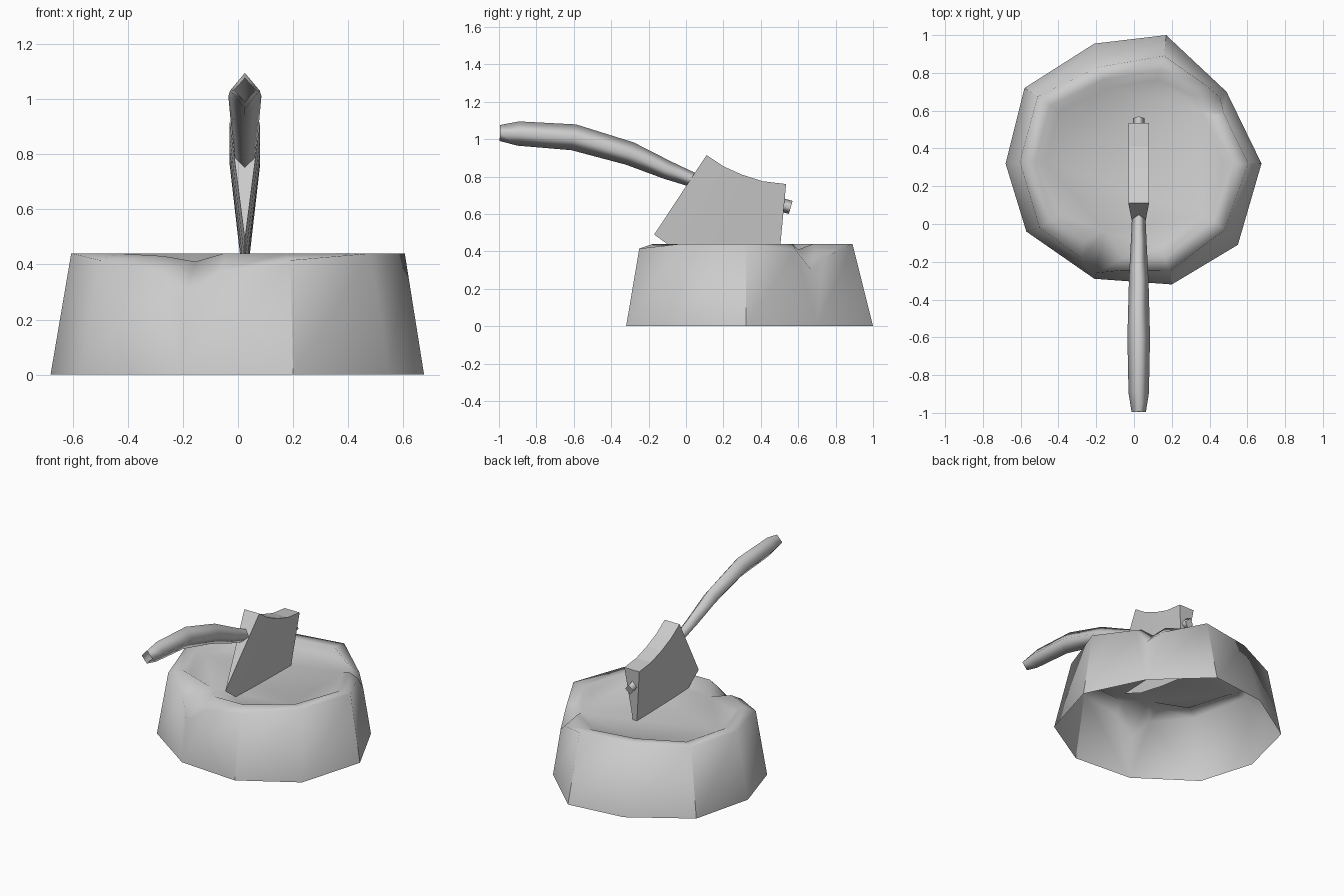
import bpy, bmesh
from math import radians
from mathutils import Vector

cube = bpy.data.objects.get("Cube")
if cube:
    bpy.data.objects.remove(cube)

grey = bpy.data.materials.new("plain_grey")
grey.use_nodes = True
colour = (0.6, 0.6, 0.6, 1)
grey.diffuse_color = colour
grey.node_tree.nodes["Principled BSDF"].inputs["Base Color"].default_value = colour


def add_face(bm, points, smooth):
    """Add a face, sharing existing corners and dropping repeated ones."""
    verts = []
    for p in points:
        p = Vector(p)
        v = next((v for v in bm.verts if (v.co - p).length < 1e-4), None)
        v = v or bm.verts.new(p)
        if v not in verts:
            verts.append(v)
    if len(verts) > 2:
        bm.faces.new(verts).smooth = smooth


def loft(bm, rings, smooth):
    """Skin a stack of closed rings with equal point counts."""
    for low, high in zip(rings, rings[1:]):
        for i in range(len(low)):
            j = (i + 1) % len(low)
            add_face(bm, (low[i], low[j], high[j], high[i]), smooth)


def finish(bm, name):
    mesh = bpy.data.meshes.new(name)
    bm.to_mesh(mesh)
    bm.free()
    mesh.materials.append(grey)
    obj = bpy.data.objects.new(name, mesh)
    bpy.context.collection.objects.link(obj)
    return obj


# Chopping stump: open underneath, irregular ten-sided wall, rim and sunken floor
RIM, FLOOR = 0.44, 0.41
centre = Vector((0, 0.32))


def column(foot, top, z=RIM):
    """Foot, outer rim, inner rim and floor points of one corner."""
    inner = centre + (Vector(top) - centre) * 0.87
    floor = centre + (Vector(top) - centre) * 0.78
    return [(*foot, 0), (*top, z), (*inner, RIM), (*floor, FLOOR)]


def notch(foot, outer, inner):
    """Three columns that share a foot and a valley point, forming a split."""
    valley = inner[1]
    return [[(*foot, 0), o, i, valley] for o, i in zip(outer, inner)]


columns = [
    column((0.17, 1.0), (0.16, 0.89)),
    column((-0.21, 0.955), (-0.19, 0.83)),
    column((-0.58, 0.72), (-0.51, 0.675)),
    column((-0.68, 0.32), (-0.605, 0.33)),
    column((-0.57, -0.04), (-0.5, -0.02), 0.415),
    *notch((-0.21, -0.29),
           [(-0.28, -0.18, 0.375), (-0.2, -0.26, 0.27), (-0.06, -0.245, 0.375)],
           [(-0.27, -0.09, 0.43), (-0.155, -0.04, FLOOR), (-0.05, -0.18, RIM)]),
    column((0.2, -0.32), (0.19, -0.25), 0.415),
    column((0.55, -0.11), (0.48, -0.03)),
    column((0.675, 0.32), (0.605, 0.32)),
    *notch((0.49, 0.7),
           [(0.475, 0.585, 0.41), (0.455, 0.67, 0.3), (0.38, 0.735, 0.365)],
           [(0.42, 0.57, RIM), (0.35, 0.6, FLOOR), (0.32, 0.68, RIM)]),
]
bm = bmesh.new()
rings = list(zip(*columns))
loft(bm, rings, True)
add_face(bm, rings[-1], True)
# Wall corners alternate between crisp and soft; other edges go by angle
crisp = [Vector(columns[i][0]) for i in (0, 2, 8, 10)]
for e in bm.edges:
    foot = min(e.verts, key=lambda v: v.co.z)
    if len(e.link_faces) < 2:
        continue
    if foot.co.z < 0.01:
        e.smooth = not any((foot.co - c).length < 0.01 for c in crisp)
    else:
        e.smooth = e.calc_face_angle() < radians(32)
finish(bm, "stump")

# Axe head: wedge between a curved thick back and a thin cutting edge
AXE_X = 0.025
HALF = 0.055
back = [(0.11, 0.915), (0.2, 0.855), (0.3, 0.81), (0.41, 0.775), (0.535, 0.76)]
edge = [(-0.17, 0.49), (-0.06, 0.41), (0.1, 0.345), (0.3, 0.305), (0.49, 0.28)]
sections = []
for b, e in zip(back, edge):
    sections.append([(AXE_X + HALF, *b), (AXE_X - HALF, *b), (AXE_X, *e)])
bm = bmesh.new()
loft(bm, sections, False)
add_face(bm, sections[0], False)
add_face(bm, sections[-1], False)
bmesh.ops.recalc_face_normals(bm, faces=bm.faces)
finish(bm, "axe_head")

# Axe handle: soft diamond section along a bent path, through the head
path = [  # y, z, half width, half height
    (-0.995, 1.033, 0.038, 0.043),
    (-0.895, 1.03, 0.054, 0.065),
    (-0.6, 1.01, 0.06, 0.07),
    (-0.3, 0.923, 0.052, 0.063),
    (-0.1, 0.835, 0.042, 0.05),
    (0.03, 0.785, 0.036, 0.04),
    (0.56, 0.635, 0.03, 0.036),
]
sections = []
for i, (y, z, w, h) in enumerate(path):
    before, after = path[max(i - 1, 0)], path[min(i + 1, len(path) - 1)]
    along = Vector((0, after[0] - before[0], after[1] - before[1])).normalized()
    side = Vector((1, 0, 0))
    up = side.cross(along)
    mid = Vector((AXE_X, y, z))
    sections.append([mid + up * h, mid + side * w, mid - up * h, mid - side * w])
bm = bmesh.new()
loft(bm, sections, True)
add_face(bm, sections[-1], False)
bmesh.ops.recalc_face_normals(bm, faces=bm.faces)
for e in bm.edges:
    if any(not f.smooth for f in e.link_faces):
        e.smooth = False
finish(bm, "axe_handle")
